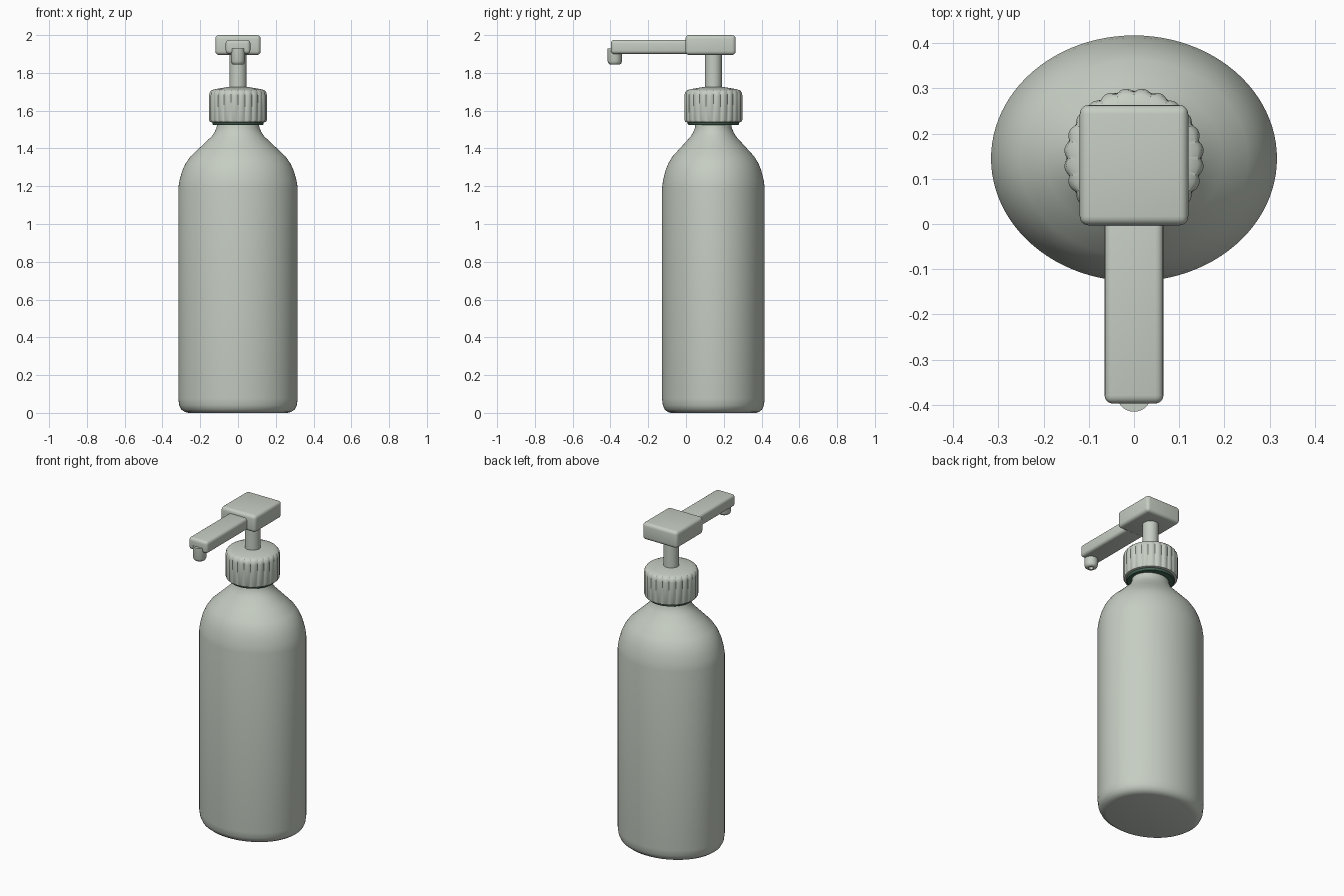
import bpy, bmesh, math
from mathutils import Vector

cube = bpy.data.objects.get("Cube")
if cube:
    bpy.data.objects.remove(cube, do_unlink=True)

AXIS_Y = 0.145          # bottle axis
SQUASH = 0.86           # depth / width of the oval body


def material(name, rgb):
    m = bpy.data.materials.new(name)
    m.use_nodes = True
    color = (*rgb, 1)
    m.diffuse_color = color
    m.node_tree.nodes["Principled BSDF"].inputs["Base Color"].default_value = color
    return m


pale = material("pale sage", (0.56, 0.61, 0.54))
green = material("dark green", (0.06, 0.13, 0.09))


def finish(bm, name, mat, angle=40):
    bmesh.ops.recalc_face_normals(bm, faces=bm.faces)
    mesh = bpy.data.meshes.new(name)
    bm.to_mesh(mesh)
    bm.free()
    mesh.materials.append(mat)
    ob = bpy.data.objects.new(name, mesh)
    bpy.context.collection.objects.link(ob)
    bpy.ops.object.select_all(action='DESELECT')
    ob.select_set(True)
    bpy.context.view_layer.objects.active = ob
    bpy.ops.object.shade_smooth_by_angle(angle=math.radians(angle))
    return ob


def lathe(name, profile, mat, y=AXIS_Y, squash=1, sides=64, flutes=0, depth=0):
    """Revolve (radius, height, flute weight) points and cap both ends."""
    bm = bmesh.new()
    rings = []
    for r, z, *w in profile:
        weight = w[0] if w else 0
        ring = []
        for i in range(sides):
            a = math.tau * i / sides
            rr = r - weight * depth * (1 - abs(math.sin(flutes * a / 2)))
            ring.append(bm.verts.new((rr * math.cos(a), y + rr * squash * math.sin(a), z)))
        rings.append(ring)
    for low, high in zip(rings, rings[1:]):
        for i in range(sides):
            j = (i + 1) % sides
            bm.faces.new((low[i], low[j], high[j], high[i]))
    bm.faces.new(rings[0][::-1])
    bm.faces.new(rings[-1])
    return finish(bm, name, mat)


def rounded_box(name, low, high, radius):
    low, high = Vector(low), Vector(high)
    bm = bmesh.new()
    bmesh.ops.create_cube(bm, size=1)
    for v in bm.verts:
        v.co = (low + high) / 2 + v.co * (high - low)
    bmesh.ops.bevel(bm, geom=bm.edges[:], offset=radius, segments=4,
                    profile=0.5, affect='EDGES')
    return finish(bm, name, pale)


# Oval bottle with a rounded foot and sloping shoulder
lathe("bottle", [(0.262, 0), (0.282, 0.005), (0.3, 0.018), (0.311, 0.04),
                 (0.316, 0.075), (0.316, 1.19), (0.31, 1.23), (0.296, 1.28),
                 (0.278, 1.32), (0.252, 1.357), (0.195, 1.411), (0.14, 1.463),
                 (0.124, 1.486), (0.113, 1.51), (0.11, 1.55)],
      pale, squash=SQUASH, sides=96)

# Seal ring under the cap
lathe("seal_ring", [(0.132, 1.525), (0.136, 1.53), (0.136, 1.545)], green)

# Fluted screw cap
lathe("cap", [(0.138, 1.538), (0.149, 1.541), (0.155, 1.552, 1), (0.155, 1.68, 1),
              (0.151, 1.697, 0.6), (0.141, 1.708), (0.12, 1.714), (0.06, 1.724), (0.045, 1.724)],
      pale, sides=192, flutes=24, depth=0.007)

# Pump stem, head and spout
lathe("stem", [(0.045, 1.71), (0.045, 1.91)], pale, sides=48)
rounded_box("pump_head", (-0.12, -0.003, 1.895), (0.12, 0.263, 2.0), 0.02)
rounded_box("spout", (-0.065, -0.397, 1.9), (0.065, 0.05, 1.975), 0.018)

# Downturned outlet with a recessed opening
lathe("outlet", [(0.014, 1.862), (0.014, 1.844), (0.026, 1.844), (0.034, 1.85),
                 (0.038, 1.862), (0.038, 1.93)], pale, y=-0.377, sides=40)
